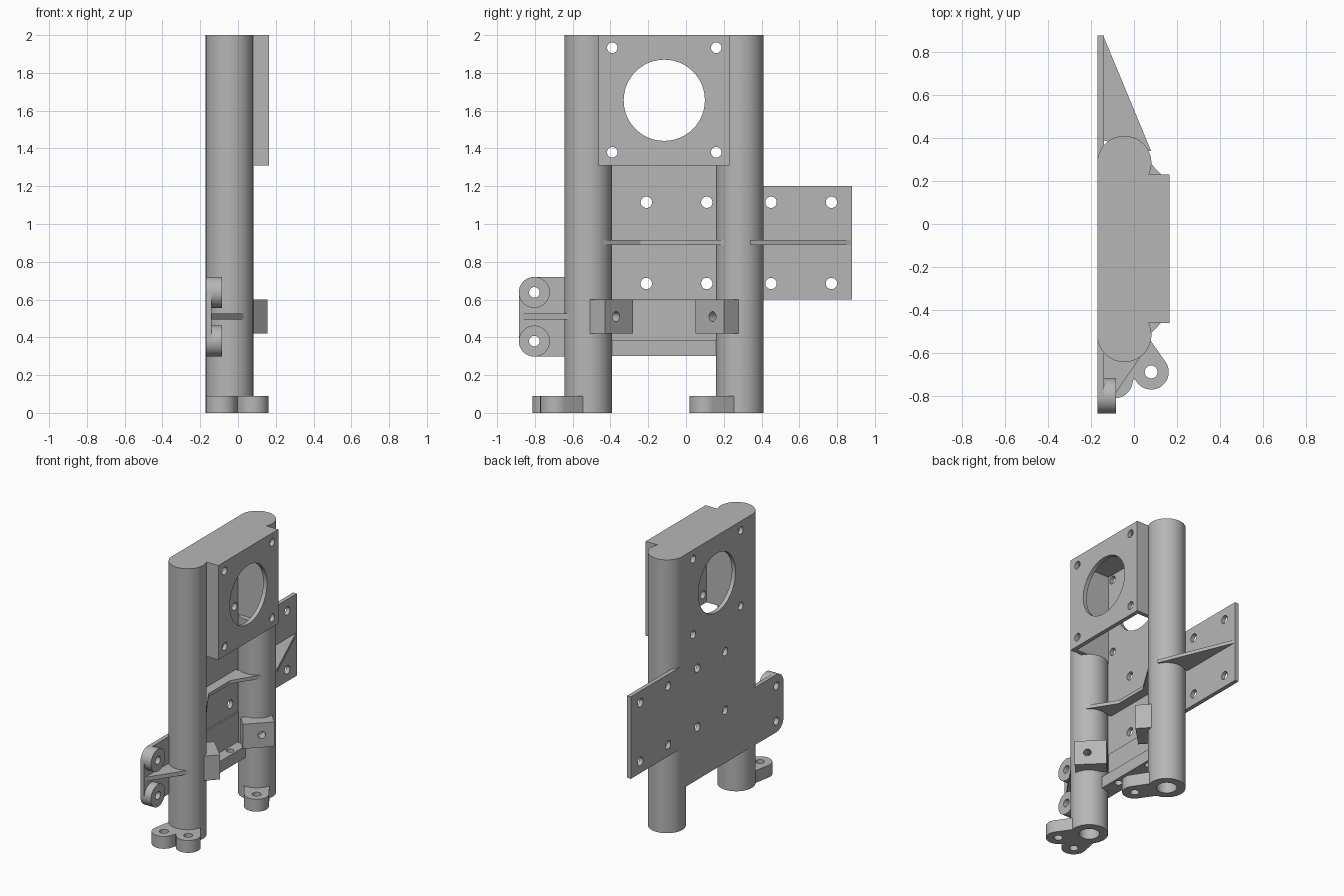
import bpy, bmesh, math
from mathutils import Vector, Matrix
from mathutils.geometry import convex_hull_2d

if "Cube" in bpy.data.objects:
    bpy.data.objects.remove(bpy.data.objects["Cube"])

grey = bpy.data.materials.new("plain_grey")
grey.use_nodes = True
COLOR = (0.47, 0.47, 0.47, 1)
grey.diffuse_color = COLOR
grey.node_tree.nodes["Principled BSDF"].inputs["Base Color"].default_value = COLOR

# Shared dimensions
BACK, INNER, FRONT = -0.17, -0.14, 0.165
MID = -0.115
COL_X, COL_R, COL_Y = -0.045, 0.126, (-0.518, 0.285)


def circle(a, b, r, n=48):
    return [(a + r * math.cos(math.tau * i / n), b + r * math.sin(math.tau * i / n)) for i in range(n)]


def rect(a0, a1, b0, b1):
    return [(a0, b0), (a1, b0), (a1, b1), (a0, b1)]


def hull(pts):
    return [pts[i] for i in convex_hull_2d([Vector(p) for p in pts])]


def prism(name, profile, lo, hi, axis="z"):
    """Extrude a profile: (x, y) along z, or (y, z) along x."""
    bm = bmesh.new()
    place = (lambda a, b, c: (a, b, c)) if axis == "z" else (lambda a, b, c: (c, a, b))
    rings = [[bm.verts.new(place(a, b, c)) for a, b in profile] for c in (lo, hi)]
    n = len(profile)
    bm.faces.new(rings[0])
    bm.faces.new(rings[1])
    for i in range(n):
        j = (i + 1) % n
        bm.faces.new((rings[0][i], rings[0][j], rings[1][j], rings[1][i]))
    bmesh.ops.recalc_face_normals(bm, faces=bm.faces)
    mesh = bpy.data.meshes.new(name)
    bm.to_mesh(mesh)
    bm.free()
    mesh.materials.append(grey)
    ob = bpy.data.objects.new(name, mesh)
    bpy.context.collection.objects.link(ob)
    return ob


def cut(ob, cutters):
    """Subtract the cutters, bake the result and drop the cutters."""
    for c in cutters:
        c.hide_render = True
        mod = ob.modifiers.new("cut", "BOOLEAN")
        mod.operation, mod.solver, mod.object = "DIFFERENCE", "EXACT", c
    bpy.context.view_layer.update()
    mesh = bpy.data.meshes.new_from_object(ob.evaluated_get(bpy.context.evaluated_depsgraph_get()))
    ob.modifiers.clear()
    ob.data = mesh
    for c in cutters:
        bpy.data.objects.remove(c)


def drill(y, z, r):
    return prism("cutter", circle(y, z, r), -0.4, 0.4, "x")


def motor_cutters():
    holes = [drill(MID + s * 0.275, z, 0.028) for s in (-1, 1) for z in (1.38, 1.933)]
    return holes + [drill(MID, 1.655, 0.215)]


def cavity():
    return prism("cutter", rect(INNER, 0.135, -0.43, 0.2), 1.31, 1.97)


parts = []


def add(name, profile, lo, hi, axis="z", cutters=()):
    ob = prism(name, profile, lo, hi, axis)
    if cutters:
        cut(ob, list(cutters))
    parts.append(ob)
    return ob


def bore(y):
    return prism("cutter", circle(COL_X, y, 0.068), -0.1, 1.0)


# Columns, bored from below and opened into the motor housing
for side, y in zip(("front", "back"), COL_Y):
    add(side + "_column", circle(COL_X, y, COL_R, 64), 0, 2, "z", [bore(y), cavity()])

# Back plate between the columns, with mounting holes
add("back_plate", rect(COL_Y[0], COL_Y[1], 0.3, 2), BACK, INNER, "x",
    motor_cutters() + [drill(y, z, 0.03) for y in (-0.21, 0.11) for z in (0.685, 1.115)])
add("lower_pad", rect(-0.42, 0.19, 0.3, 0.6), INNER - 0.01, INNER + 0.01, "x")

# Motor housing: hollow box open at the bottom
add("motor_housing", rect(INNER - 0.01, FRONT, -0.462, 0.23), 1.31, 2, "z",
    [prism("cutter", rect(-0.4, 0.135, -0.43, 0.2), 1.2, 1.97)] + motor_cutters())
add("housing_top", rect(BACK, FRONT, -0.462, 0.23), 1.97, 2)

# Back wing with holes and a triangular rib
add("back_wing", rect(0.285, 0.88, 0.6, 1.2), BACK, INNER, "x",
    [drill(y, z, 0.03) for y in (0.45, 0.77) for z in (0.685, 1.115)])
add("back_wing_rib", [(INNER - 0.01, 0.87), (INNER, 0.87), (0.08, 0.34), (0.03, 0.34), (INNER, 0.39)], 0.89, 0.915)

# Front wing with rounded corners, two bosses and a rib
BOSS = [(-0.803, z) for z in (0.38, 0.638)]
add("front_wing", hull(circle(*BOSS[0], 0.082) + circle(*BOSS[1], 0.082) + [(-0.518, 0.3), (-0.518, 0.72)]),
    BACK, INNER, "x", [drill(y, z, 0.028) for y, z in BOSS])
for i, (y, z) in enumerate(BOSS):
    add("boss_%d" % i, circle(y, z, 0.082), INNER - 0.01, -0.085, "x", [drill(y, z, 0.028)])
add("front_wing_rib", [(INNER - 0.01, -0.87), (INNER, -0.87), (0.06, -0.575), (INNER, -0.6)], 0.495, 0.525)

# Rib between the columns, narrow in the middle
add("middle_rib", [(INNER - 0.01, -0.4), (0.055, -0.44), (-0.07, -0.24), (-0.07, 0.01), (0.055, 0.21),
                   (INNER - 0.01, 0.17)], 0.89, 0.915)

# Lower shelf with vertical holes
add("lower_shelf", rect(INNER - 0.01, -0.05, -0.41, 0.18), 0.3, 0.385, "z",
    [prism("cutter", circle(-0.092, MID + s * 0.155, 0.026), 0.2, 0.5) for s in (-1, 1)])

# Angled clamp ears, mirrored about the middle, with a cross hole
for side, s in (("front", -1), ("back", 1)):
    outline = [(x, MID + s * (y - MID)) for x, y in
               [(0.155, 0.2), (0.08, 0.28), (-0.07, 0.13), (0.005, 0.05)]]
    hole = prism("cutter", circle(0, 0, 0.026), -0.4, 0.4)
    turn = Vector((1, -s, 0)).to_track_quat("Z", "Y").to_matrix().to_4x4()
    hole.data.transform(Matrix.Translation((0.095, MID + s * 0.255, 0.51)) @ turn)
    add(side + "_clamp_ear", outline, 0.42, 0.6, "z", [hole])

# Foot lugs at the base, each blended into its column
for name, x, y, col in (("outer", 0.08, -0.69, 0), ("inner", -0.088, -0.73, 0), ("back", 0.08, 0.1, 1)):
    cy = COL_Y[col]
    outline = hull(circle(x, y, 0.082) + circle(COL_X, cy, 0.085))
    add(name + "_foot_lug", outline, 0, 0.09, "z",
        [prism("cutter", circle(x, y, 0.03), -0.1, 0.2), bore(cy)])

# Smooth round surfaces, keep hard edges
for ob in parts:
    bpy.ops.object.select_all(action="DESELECT")
    ob.select_set(True)
    bpy.context.view_layer.objects.active = ob
    bpy.ops.object.shade_smooth_by_angle(angle=math.radians(30))
